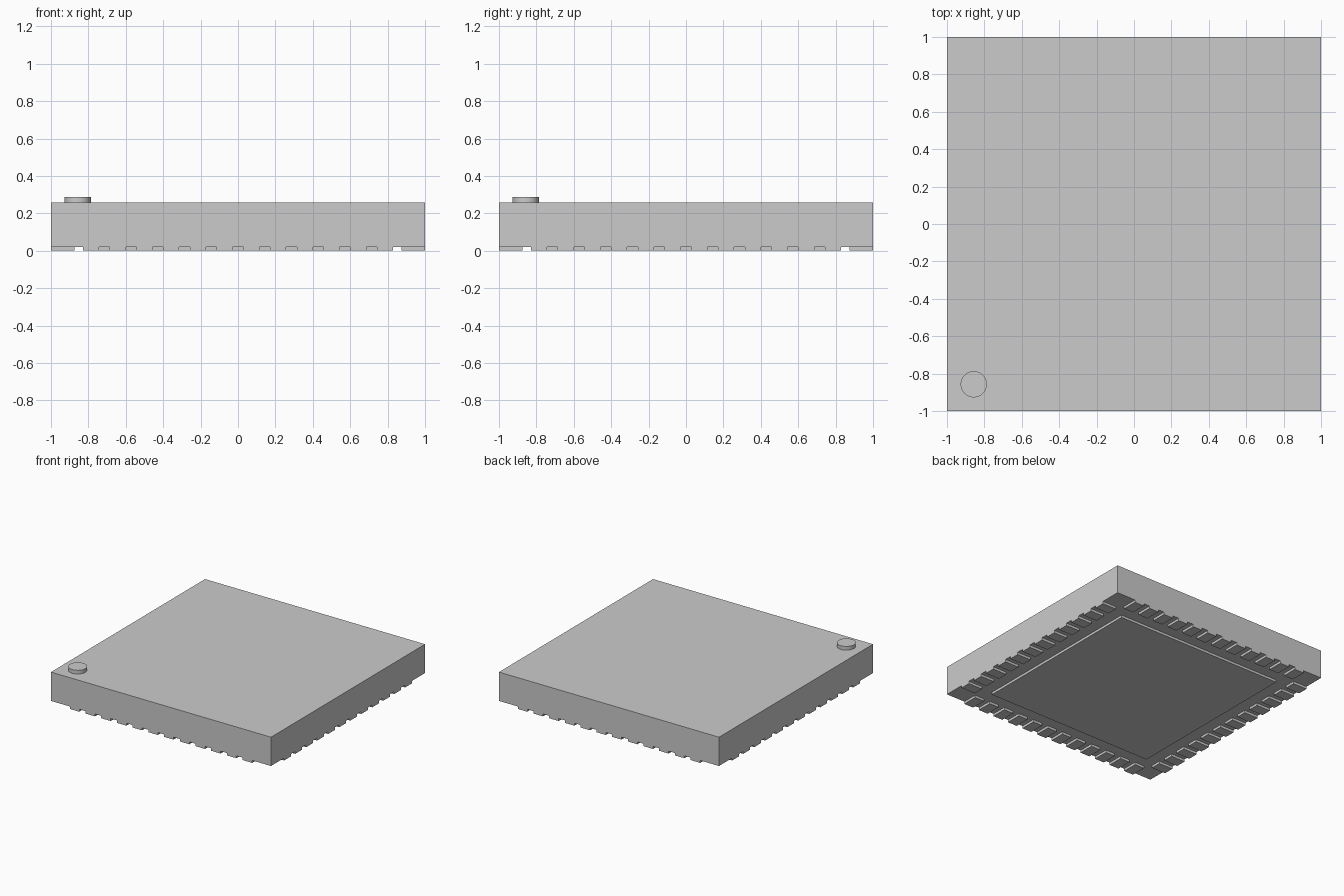
import bpy, bmesh, math
from mathutils import Matrix, Vector

if "Cube" in bpy.data.objects:
    bpy.data.objects.remove(bpy.data.objects["Cube"])

HALF, PAD_H, BODY_TOP, MARK_TOP = 1.0, 0.02, 0.257, 0.288
PINS, PITCH, PAD_W, PAD_L = 12, 1 / 7, 0.086, 0.127
THERMAL = 0.76


def add_box(bm, centre, size):
    bmesh.ops.create_cube(bm, size=1, matrix=Matrix.Translation(centre) @ Matrix.Diagonal((*size, 1)))


def finish(bm, name):
    mesh = bpy.data.meshes.new(name)
    bm.to_mesh(mesh)
    bm.free()
    obj = bpy.data.objects.new(name, mesh)
    bpy.context.collection.objects.link(obj)
    return obj


def box(name, half, z0, z1):
    bm = bmesh.new()
    add_box(bm, (0, 0, (z0 + z1) / 2), (half * 2, half * 2, z1 - z0))
    return finish(bm, name)


# Package body and central thermal pad
box("package_body", HALF, PAD_H, BODY_TOP)
box("thermal_pad", THERMAL, 0, PAD_H)

# Contact pads: one row per side, turned around the centre
for side, name in enumerate(("front", "right", "back", "left")):
    bm = bmesh.new()
    for i in range(PINS):
        x = (i - (PINS - 1) / 2) * PITCH
        add_box(bm, (x, -HALF + PAD_L / 2, PAD_H / 2), (PAD_W, PAD_L, PAD_H))
    bmesh.ops.rotate(bm, verts=bm.verts, cent=Vector(), matrix=Matrix.Rotation(side * math.pi / 2, 3, 'Z'))
    finish(bm, name + "_contact_pads")

# Raised round marker at the first-pin corner
bpy.ops.mesh.primitive_cylinder_add(vertices=48, radius=0.07, depth=MARK_TOP - BODY_TOP,
                                    location=(-0.857, -0.857, (MARK_TOP + BODY_TOP) / 2))
bpy.context.object.name = "pin_marker"
bpy.ops.object.shade_smooth_by_angle()
